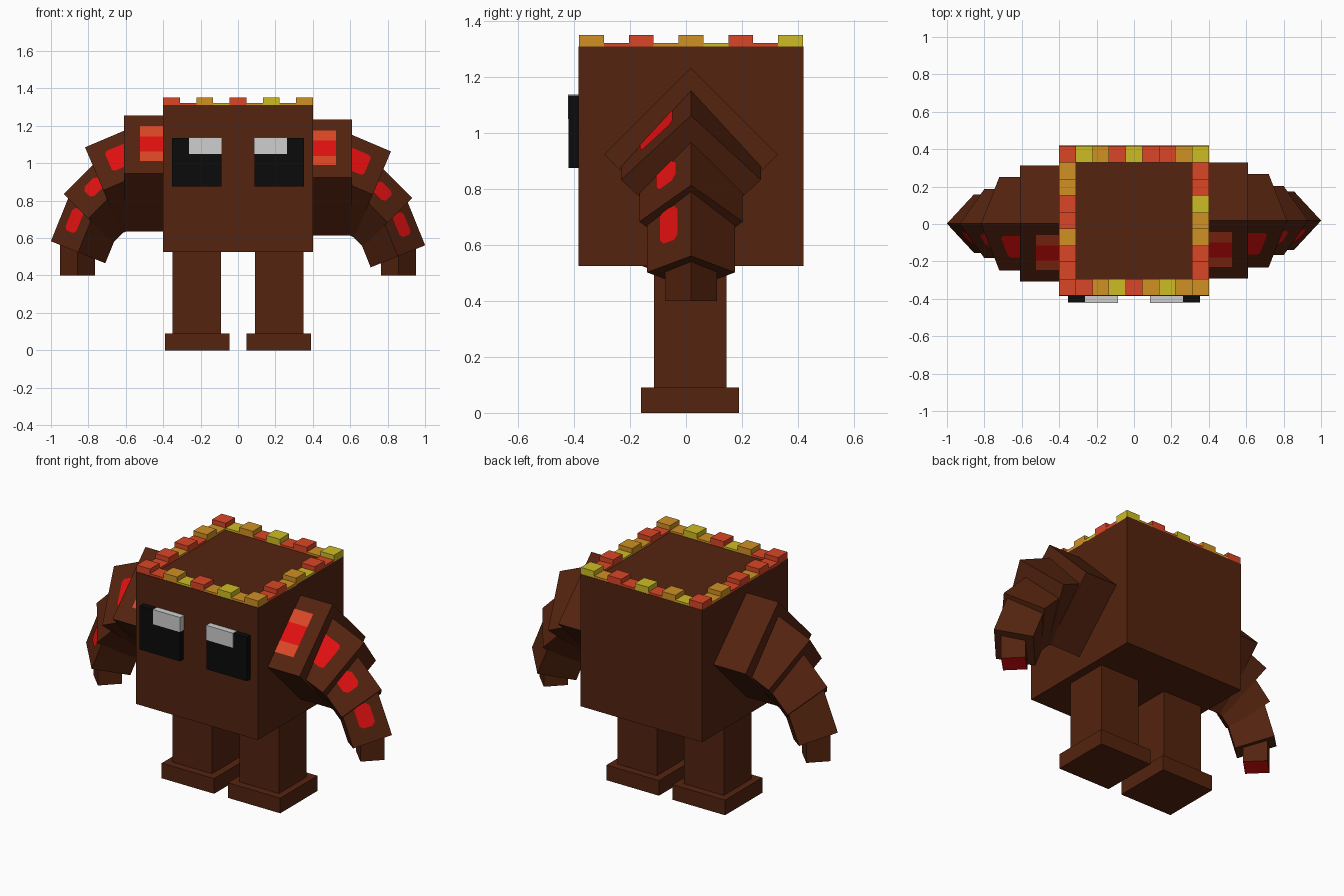
import bpy, bmesh, math
from mathutils import Vector

cube = bpy.data.objects.get("Cube")
if cube:
    bpy.data.objects.remove(cube, do_unlink=True)


def make_material(name, rgb):
    linear = [((c / 255 + 0.055) / 1.055) ** 2.4 if c > 10 else c / 255 / 12.92 for c in rgb]
    mat = bpy.data.materials.new(name)
    mat.use_nodes = True
    mat.diffuse_color = (*linear, 1)
    mat.node_tree.nodes["Principled BSDF"].inputs["Base Color"].default_value = (*linear, 1)
    return mat


BROWN = make_material("dark brown", (84, 35, 15))
RED = make_material("bright red", (225, 16, 16))
VERMILION = make_material("vermilion", (218, 70, 38))
ORANGE = make_material("amber orange", (208, 144, 36))
YELLOW = make_material("mustard yellow", (206, 188, 36))
BLACK = make_material("black", (11, 11, 11))
GREY = make_material("light grey", (207, 207, 207))


def finish(name, bm, mats):
    mesh = bpy.data.meshes.new(name)
    bm.to_mesh(mesh)
    bm.free()
    for mat in mats:
        mesh.materials.append(mat)
    obj = bpy.data.objects.new(name, mesh)
    bpy.context.collection.objects.link(obj)
    return obj


def box(name, mat, x, y, z):
    """Box from (low, high) ranges on each axis."""
    bm = bmesh.new()
    bmesh.ops.create_cube(bm, size=1)
    for v in bm.verts:
        v.co = [r[0] if c < 0 else r[1] for c, r in zip(v.co, (x, y, z))]
    return finish(name, bm, [mat])


def mirrored(m, a, b):
    return sorted((m * a, m * b))


# Body
box("body", BROWN, (-0.4, 0.4), (-0.385, 0.42), (0.525, 1.31))

# Legs, feet and eyes
for side, m in (("left", 1), ("right", -1)):
    box(side + "_leg", BROWN, mirrored(m, 0.09, 0.35), (-0.115, 0.145), (0.05, 0.53))
    box(side + "_foot", BROWN, mirrored(m, 0.045, 0.39), (-0.16, 0.19), (0, 0.09))
    box(side + "_eye", BLACK, mirrored(m, 0.088, 0.353), (-0.42, -0.38), (0.875, 1.135))
    box(side + "_eye_glint", GREY, mirrored(m, 0.086, 0.263), (-0.422, -0.384), (1.05, 1.137))


def arm_segment(name, m, end, tilt, half, length, marks, red_end=False):
    """Square bar standing on its edge; marks lie on its upper front face."""
    t = math.radians(tilt)
    out = Vector((m * math.cos(t), 0, -math.sin(t)))
    up = Vector((m * math.sin(t), 0, math.cos(t)))
    back = Vector((0, 1, 0))
    end = Vector(end)
    bm = bmesh.new()
    corners = (up, back, -up, -back)
    outer = [bm.verts.new(end + c * half) for c in corners]
    inner = [bm.verts.new(end + c * half - out * length) for c in corners]
    cap = bm.faces.new(outer)
    cap.material_index = 1 if red_end else 0
    bm.faces.new(inner)
    for i in range(4):
        j = (i + 1) % 4
        bm.faces.new((outer[i], outer[j], inner[j], inner[i]))
    bmesh.ops.recalc_face_normals(bm, faces=bm.faces)

    # Painted marks with clipped corners
    normal = (up - back).normalized()
    for t0, t1, s0, s1, clip, index in marks:
        ct = clip / (half * math.sqrt(2))
        if clip:
            outline = [(t0 + ct, s0), (t1 - ct, s0), (t1, s0 + clip), (t1, s1 - clip),
                       (t1 - ct, s1), (t0 + ct, s1), (t0, s1 - clip), (t0, s0 + clip)]
        else:
            outline = [(t0, s0), (t1, s0), (t1, s1), (t0, s1)]
        face = bm.faces.new([bm.verts.new(end + up * half * (1 - a) - back * half * a
                                          - out * b + normal * 0.003) for a, b in outline])
        face.material_index = index
        face.normal_update()
        if face.normal.dot(normal) < 0:
            face.normal_flip()
    return finish(name, bm, [BROWN, RED, VERMILION])


# Arms: end x, end z, tilt, half diagonal, length, marks
bands = [(0.19, 0.37, 0.085, 0.21, 0, 2), (0.37, 0.63, 0.085, 0.21, 0, 1),
         (0.63, 0.79, 0.085, 0.21, 0, 2)]
segments = [
    ("shoulder", 0.61, 0.945, 0, 0.31, 0.25, bands),
    ("upper_arm", 0.72, 0.855, 23, 0.25, 0.28, [(0.26, 0.72, 0.085, 0.22, 0.015, 1)]),
    ("forearm", 0.80, 0.705, 45, 0.185, 0.3, [(0.29, 0.67, 0.088, 0.19, 0.02, 1)]),
    ("wrist", 0.855, 0.524, 68, 0.157, 0.28, [(0.29, 0.69, 0.085, 0.215, 0.018, 1)]),
]
for side, m, y, drop in (("left", 1, 0.018, 0.022), ("right", -1, 0.002, 0)):
    for part, x, z, tilt, half, length, marks in segments:
        arm_segment(f"{side}_{part}", m, (m * x, y, z - drop), tilt, half, length, marks)
    arm_segment(side + "_hand", m, (m * 0.858, y, 0.4), 90, 0.093, 0.2, [], True)

# Crown of alternating tall and low blocks
paint = {"V": VERMILION, "O": ORANGE, "Y": YELLOW}
rows = {"front": "VVOYVOYOO", "back": "VYOVYVVOY", "left": "OVVOOYVVY", "right": "VVVOVVOOV"}
size = 0.8 / 9
for row, colours in rows.items():
    for i, key in enumerate(colours):
        if row in ("left", "right"):
            if i in (0, 8):
                continue
            col, line = (8 if row == "left" else 0), i
        else:
            col, line = i, (0 if row == "front" else 8)
        x, y = -0.4 + col * size, -0.382 + line * size
        top = 1.322 if i % 2 else 1.35
        box(f"crown_block_{row}_{i}", paint[key], (x, x + size), (y, y + size), (1.305, top))
